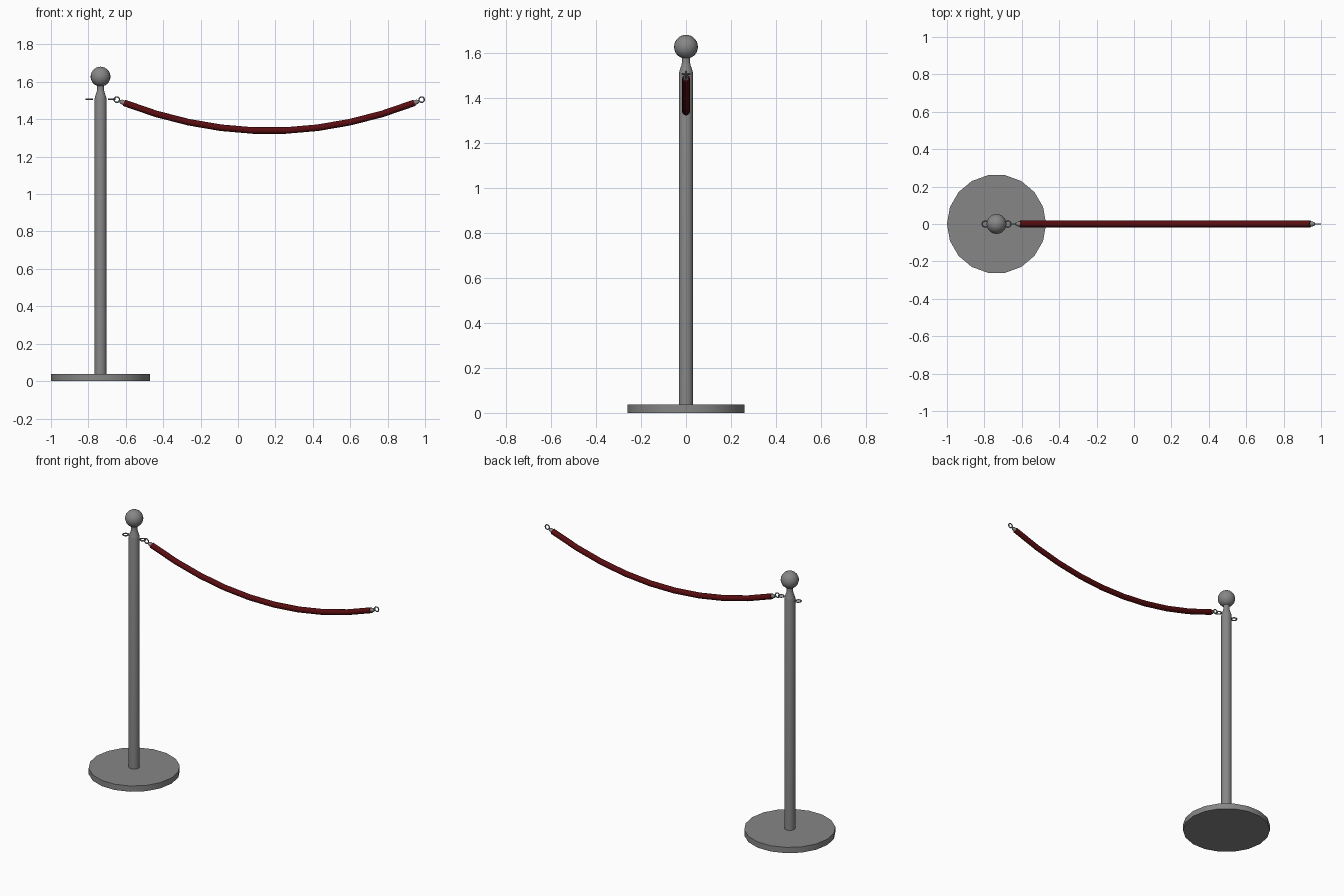
import bpy, bmesh, math
from mathutils import Vector, Matrix

if "Cube" in bpy.data.objects:
    bpy.data.objects.remove(bpy.data.objects["Cube"])

def material(name, rgb):
    m = bpy.data.materials.new(name)
    m.diffuse_color = (*rgb, 1)
    m.use_nodes = True
    m.node_tree.nodes["Principled BSDF"].inputs["Base Color"].default_value = m.diffuse_color
    return m

METAL = material("grey metal", (0.24, 0.24, 0.24))
RED = material("dark red velvet", (0.10, 0.004, 0.005))
PX = -0.735            # post axis
MID = 0.167            # middle of the rope span

def make(name, bm, mat, angle=35):
    bmesh.ops.recalc_face_normals(bm, faces=bm.faces)
    me = bpy.data.meshes.new(name)
    bm.to_mesh(me)
    bm.free()
    me.materials.append(mat)
    ob = bpy.data.objects.new(name, me)
    bpy.context.collection.objects.link(ob)
    bpy.ops.object.select_all(action='DESELECT')
    ob.select_set(True)
    bpy.context.view_layer.objects.active = ob
    bpy.ops.object.shade_smooth_by_angle(angle=math.radians(angle))
    return ob

def skin(bm, rings, closed=False):
    n = len(rings[0])
    pairs = list(zip(rings, rings[1:])) + ([(rings[-1], rings[0])] if closed else [])
    for a, b in pairs:
        for i in range(n):
            j = (i + 1) % n
            bm.faces.new((a[i], a[j], b[j], b[i]))
    if not closed:
        bm.faces.new(rings[0])
        bm.faces.new(rings[-1])

def lathe(name, profile, sides):
    """Turn (radius, z) points about the post axis."""
    bm = bmesh.new()
    skin(bm, [[bm.verts.new((PX + r * math.cos(k * math.tau / sides),
                             r * math.sin(k * math.tau / sides), z))
               for k in range(sides)] for r, z in profile])
    return make(name, bm, METAL)

def tube(name, path, radii, sides, mat):
    """Sweep a circle along a path in the xz plane."""
    bm = bmesh.new()
    rings = []
    for i, p in enumerate(path):
        t = (path[min(i + 1, len(path) - 1)] - path[max(i - 1, 0)]).normalized()
        up = Vector((-t.z, 0, t.x))
        rings.append([bm.verts.new(p + radii[i] * (
            up * math.sin(k * math.tau / sides) + Vector((0, 1, 0)) * math.cos(k * math.tau / sides)))
            for k in range(sides)])
    skin(bm, rings)
    return make(name, bm, mat)

def ring(name, centre, R, r, vertical):
    bm = bmesh.new()
    rot = Matrix.Rotation(math.pi / 2, 3, 'X') if vertical else Matrix.Identity(3)
    rings = []
    for a in range(16):
        u = a * math.tau / 16
        row = []
        for b in range(8):
            v = b * math.tau / 8
            d = R + r * math.cos(v)
            row.append(bm.verts.new(Vector(centre) + rot @ Vector(
                (d * math.cos(u), d * math.sin(u), r * math.sin(v)))))
        rings.append(row)
    skin(bm, rings, closed=True)
    return make(name, bm, METAL, 60)

# Round base plate
lathe("base", [(0.265, 0), (0.265, 0.037)], 18)

# Post with tapered neck
lathe("post", [(0.032, 0.03), (0.032, 1.51), (0.029, 1.522), (0.021, 1.545),
               (0.018, 1.56), (0.019, 1.59)], 18)

# Ball finial
bm = bmesh.new()
bmesh.ops.create_uvsphere(bm, u_segments=20, v_segments=14, radius=0.053,
                          matrix=Matrix.Translation((PX, 0, 1.628)))
make("ball_finial", bm, METAL)

# Horizontal eye loops on both sides of the post
for side, label in ((-1, "left"), (1, "right")):
    ring(label + "_post_loop", (PX + side * 0.0605, 0, 1.507), 0.0165, 0.004, False)

# Sagging rope
half = 0.777
xs = [half * (2 * i / 9 - 1) for i in range(10)]
path = [Vector((MID + x, 0, 1.338 + 0.150 * (x / half) ** 2)) for x in xs]
tube("rope", path, [0.0175] * len(path), 12, RED)

# Metal ferrule and hook ring on each rope end
for side, label in ((-1, "left"), (1, "right")):
    a = Vector((MID + side * (half - 0.004), 0, 1.487))
    b = Vector((MID + side * (half + 0.022), 0, 1.4965))
    tube(label + "_ferrule", [a, a.lerp(b, 0.7), b], [0.013, 0.012, 0.007], 12, METAL)
    ring(label + "_hook_ring", (MID + side * 0.815, 0, 1.505), 0.0145, 0.0035, True)
